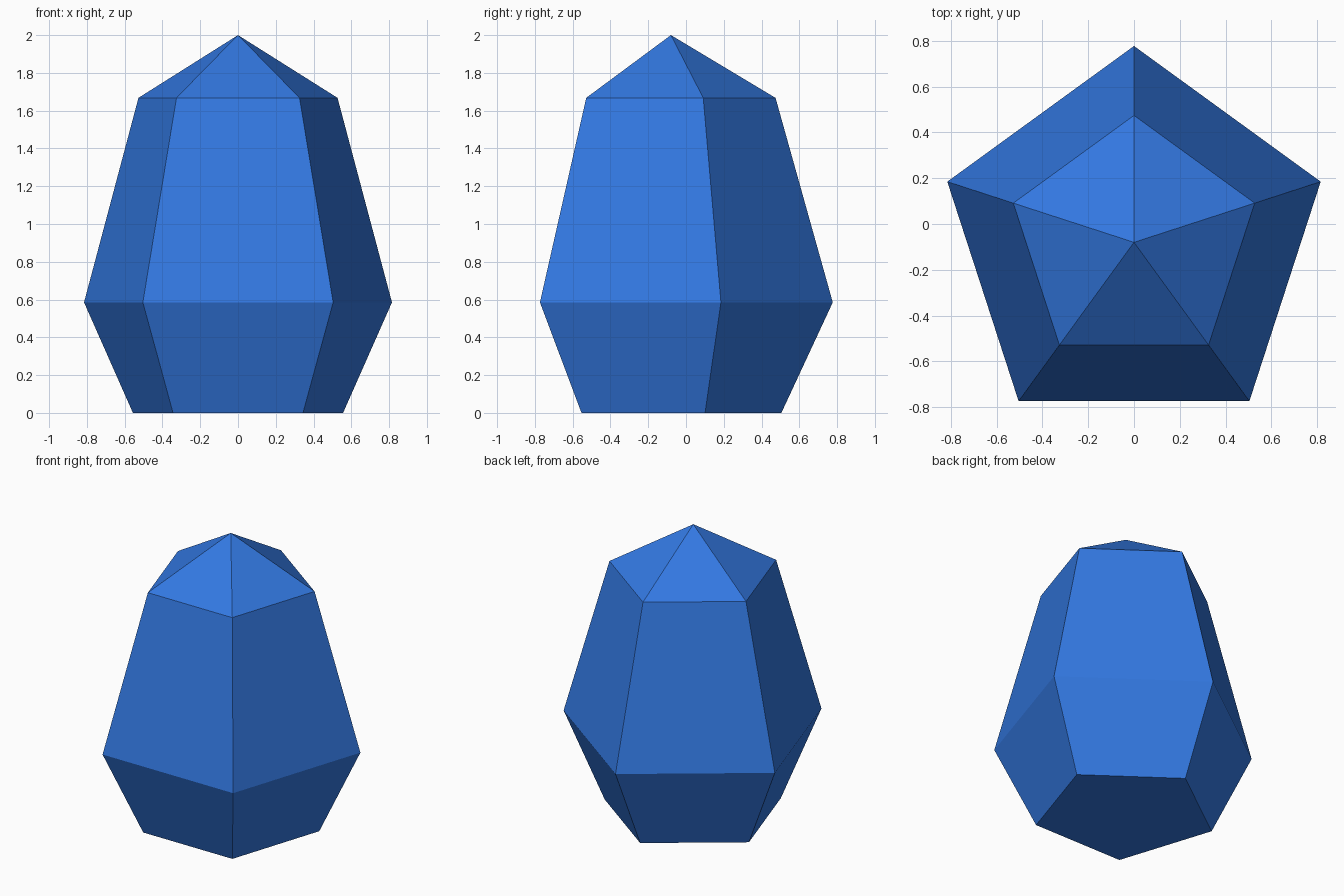
import bpy, bmesh, math

if "Cube" in bpy.data.objects:
    bpy.data.objects.remove(bpy.data.objects["Cube"])

SIDES = 5
CENTRE_Y = -0.08
# (radius, height) of each ring of the gem
RINGS = [(0.585, 0.0), (0.857, 0.585), (0.554, 1.668)]
TIP_Z = 2.0

blue = bpy.data.materials.new("blue")
blue.diffuse_color = (0.033, 0.19, 0.76, 1)
blue.use_nodes = True
blue.node_tree.nodes["Principled BSDF"].inputs["Base Color"].default_value = blue.diffuse_color

bm = bmesh.new()


def ring(radius, z):
    """Pentagon with one corner pointing to the back."""
    angles = [math.pi / 2 + i * math.tau / SIDES for i in range(SIDES)]
    return [bm.verts.new((radius * math.cos(a), CENTRE_Y + radius * math.sin(a), z))
            for a in angles]


# Faceted side walls
rings = [ring(r, z) for r, z in RINGS]
for low, high in zip(rings, rings[1:]):
    for i in range(SIDES):
        j = (i + 1) % SIDES
        bm.faces.new((low[i], low[j], high[j], high[i]))

# Flat base and pointed cap
bm.faces.new(rings[0][::-1])
tip = bm.verts.new((0, CENTRE_Y, TIP_Z))
for i in range(SIDES):
    bm.faces.new((rings[-1][i], rings[-1][(i + 1) % SIDES], tip))

bmesh.ops.recalc_face_normals(bm, faces=bm.faces)
mesh = bpy.data.meshes.new("gem")
bm.to_mesh(mesh)
bm.free()
mesh.materials.append(blue)

# Centre the pentagon's depth on the origin
gem = bpy.data.objects.new("gem", mesh)
bpy.context.collection.objects.link(gem)
